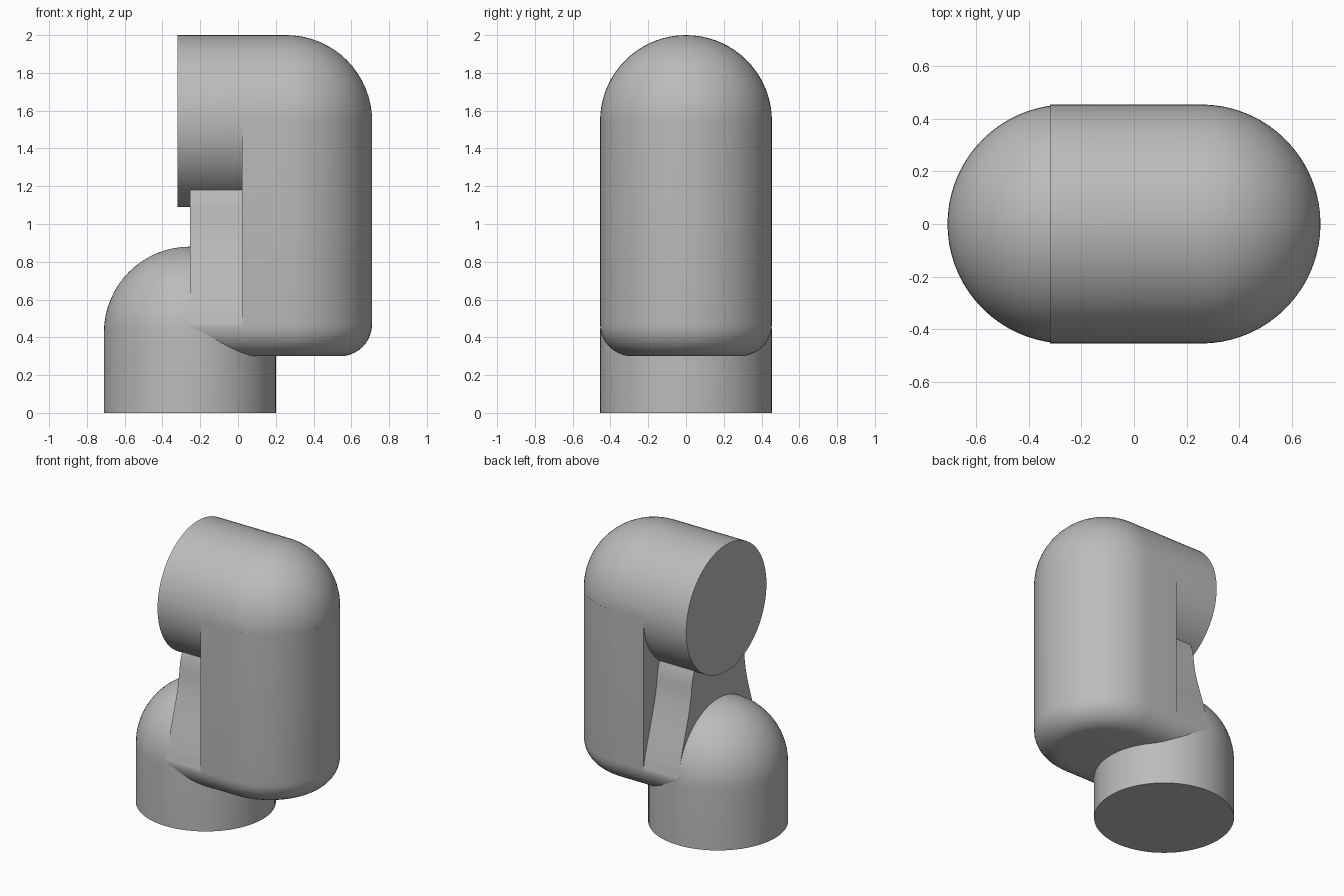
import bpy
import bmesh
from math import sin, cos, pi, radians, sqrt
from mathutils import Vector, Matrix

if "Cube" in bpy.data.objects:
    bpy.data.objects.remove(bpy.data.objects["Cube"], do_unlink=True)

R = 0.455          # tube radius shared by every part
AXIS = 0.255       # offset of the two vertical axes from the centre
LOW, HIGH = 0.425, 1.545   # heights of the two joint axes
BOTTOM, FILLET = 0.30, 0.17
STEP = 0.02        # face between the body and the web

grey = bpy.data.materials.new("plain grey")
grey.use_nodes = True
colour = (0.5, 0.5, 0.5, 1)
grey.diffuse_color = colour
grey.node_tree.nodes["Principled BSDF"].inputs["Base Color"].default_value = colour


def finish(name, bm):
    bmesh.ops.recalc_face_normals(bm, faces=bm.faces)
    mesh = bpy.data.meshes.new(name)
    bm.to_mesh(mesh)
    bm.free()
    obj = bpy.data.objects.new(name, mesh)
    bpy.context.collection.objects.link(obj)
    mesh.materials.append(grey)
    bpy.ops.object.select_all(action='DESELECT')
    obj.select_set(True)
    bpy.context.view_layer.objects.active = obj
    bpy.ops.object.shade_smooth_by_angle(angle=radians(30))
    return obj


def domed_tube(name, length, matrix):
    """Flat-ended tube along local z, closed by a hemisphere."""
    bm = bmesh.new()
    arc = [i * pi / 32 for i in range(17)]
    profile = [(0, 0), (R, 0)] + [(R * cos(a), length + R * sin(a)) for a in arc]
    verts = [bm.verts.new((r, 0, z)) for r, z in profile]
    edges = [bm.edges.new(pair) for pair in zip(verts, verts[1:])]
    bmesh.ops.spin(bm, geom=verts + edges, axis=(0, 0, 1), cent=(0, 0, 0),
                   angle=2 * pi, steps=72)
    bmesh.ops.remove_doubles(bm, verts=bm.verts, dist=0.0005)
    bm.transform(matrix)
    finish(name, bm)


def loft(name, loops):
    """Skin matching closed loops and cap both ends."""
    bm = bmesh.new()
    rings = [[bm.verts.new(p) for p in loop] for loop in loops]
    for a, b in zip(rings, rings[1:]):
        for i in range(len(a)):
            j = (i + 1) % len(a)
            bm.faces.new((a[i], a[j], b[j], b[i]))
    bm.faces.new(rings[0])
    bm.faces.new(rings[-1])
    finish(name, bm)


# Quarter-round bottom edge as (half width, height)
quarter = [i * pi / 20 for i in range(11)]
rounding = [(R - FILLET + FILLET * sin(a), BOTTOM + FILLET - FILLET * cos(a))
            for a in quarter]

# Base post and upper arm
domed_tube("base_post", LOW, Matrix.Translation((-AXIS, 0, 0)))
domed_tube("upper_arm", HIGH + 0.32 - HIGH + AXIS,
           Matrix.Translation((-0.32, 0, HIGH)) @ Matrix.Rotation(pi / 2, 4, 'Y'))


# Upright body: half-round outside, flat inner face, rounded bottom
def body_ring(r, z):
    turn = [-pi / 2 + i * pi / 36 for i in range(37)]
    return ([(STEP, -r, z)] + [(AXIS + r * cos(a), r * sin(a), z) for a in turn]
            + [(STEP, r, z)])


loft("upright_body", [body_ring(r, z) for r, z in rounding + [(R, HIGH)]])

# Connecting web: rounded foot, bulge following the joint, taper to the arm
shoulder = [(R * cos(a), LOW + R * sin(a)) for a in (0.12, 0.2, 0.3)]
taper = [(0.385, 0.72), (0.335, 0.88), (0.313, 0.97), (0.303, 1.03),
         (0.297, 1.08), (0.288, 1.13), (0.27, 1.18)]
half = rounding + shoulder + taper
outline = half + [(-y, z) for y, z in reversed(half)]
loft("connecting_web", [[(x, y, z) for y, z in outline] for x in (-AXIS, STEP)])
